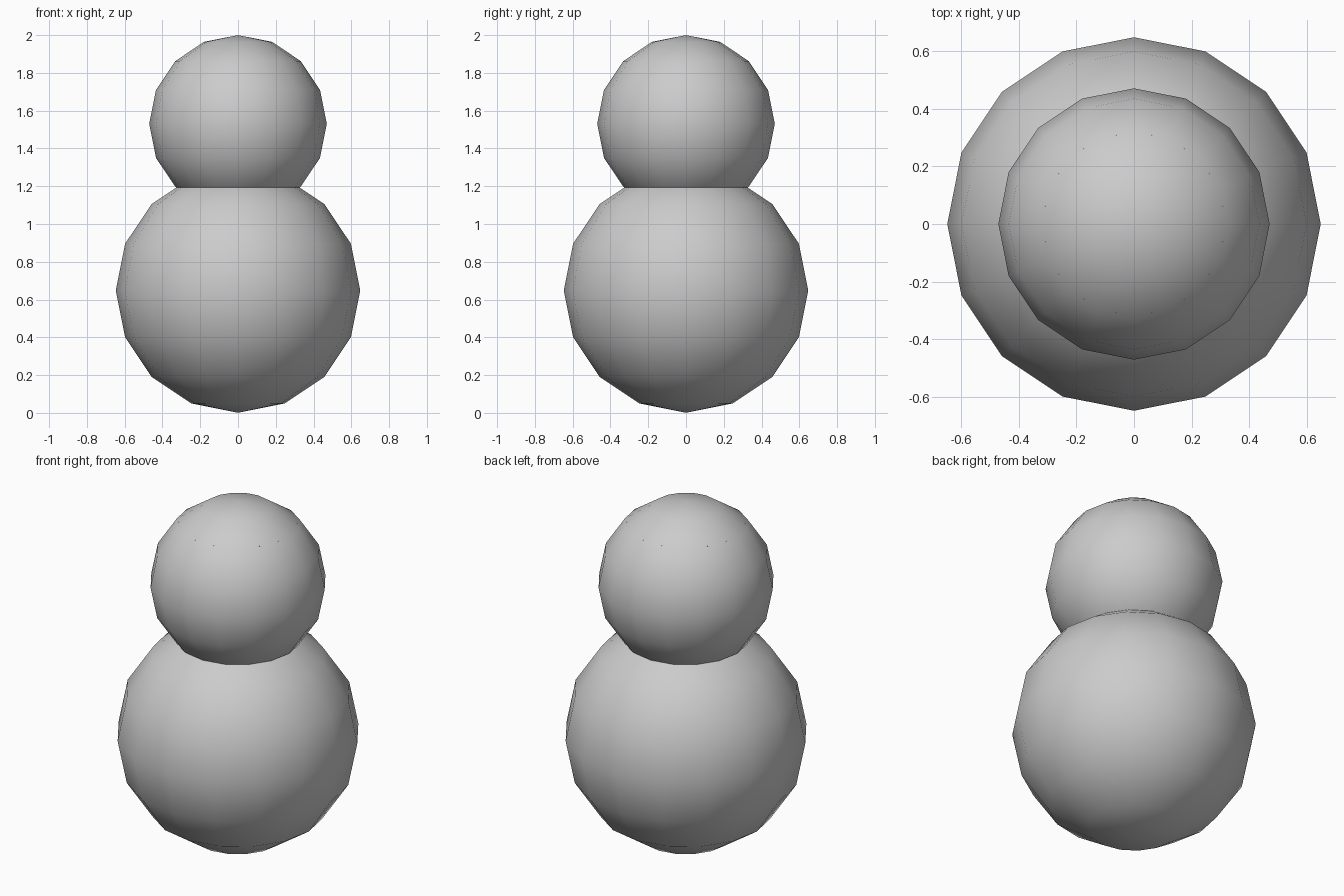
import bpy

cube = bpy.data.objects.get("Cube")
if cube:
    bpy.data.objects.remove(cube, do_unlink=True)

# One plain grey for everything
grey = bpy.data.materials.new("light_grey")
grey.use_nodes = True
color = (0.6, 0.6, 0.6, 1.0)
grey.diffuse_color = color
grey.node_tree.nodes["Principled BSDF"].inputs["Base Color"].default_value = color


def finish(name):
    obj = bpy.context.object
    obj.name = name
    obj.data.name = name
    obj.data.materials.append(grey)
    return obj


def ball(name, radius, height):
    bpy.ops.mesh.primitive_uv_sphere_add(
        segments=16, ring_count=8, radius=radius, location=(0, 0, height))
    bpy.ops.object.shade_smooth()
    return finish(name)


# Two stacked low-poly balls
ball("body", 0.647, 0.648)
ball("head", 0.47, 1.53)

# Buried crown whose rim just grazes the head's surface
bpy.ops.mesh.primitive_cylinder_add(
    vertices=32, radius=0.314, depth=0.1, location=(0, 0, 1.821))
bpy.ops.object.shade_smooth_by_angle()
finish("crown")
